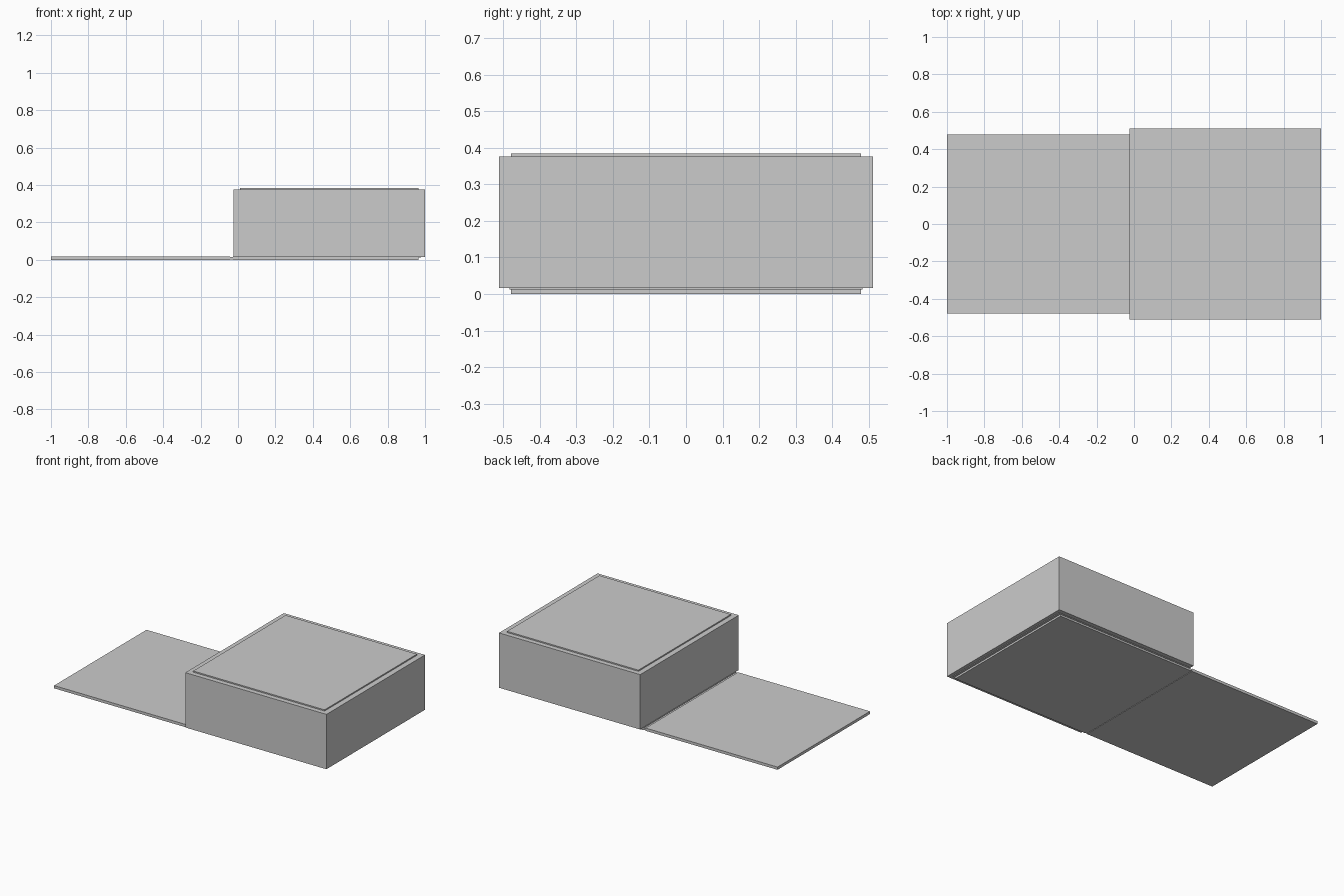
import bpy, bmesh

if "Cube" in bpy.data.objects:
    bpy.data.objects.remove(bpy.data.objects["Cube"])


def box(name, x, y, z):
    """Axis-aligned block given (min, max) ranges."""
    bm = bmesh.new()
    bmesh.ops.create_cube(bm, size=1)
    for v in bm.verts:
        for i, (lo, hi) in enumerate((x, y, z)):
            v.co[i] = lo if v.co[i] < 0 else hi
    mesh = bpy.data.meshes.new(name)
    bm.to_mesh(mesh)
    bm.free()
    ob = bpy.data.objects.new(name, mesh)
    bpy.context.collection.objects.link(ob)
    return ob


PANEL_Y = (-0.479, 0.479)

# main raised block
box("box_body", (-0.025, 1.0), (-0.511, 0.511), (0.016, 0.376))
# inset panel standing slightly proud of the top
box("top_panel", (0.01, 0.964), PANEL_Y, (0.366, 0.384))
# base panel under the block, with a thin lip above it
box("base_panel", (-0.028, 0.964), PANEL_Y, (0.0, 0.018))
box("base_lip", (-0.02, 0.978), (-0.483, 0.483), (0.012, 0.02))
# opened flap lying on the ground, joined by a thin hinge strip
box("open_flap", (-1.0, -0.042), PANEL_Y, (0.0, 0.018))
box("hinge_strip", (-0.044, -0.02), PANEL_Y, (0.003, 0.014))
